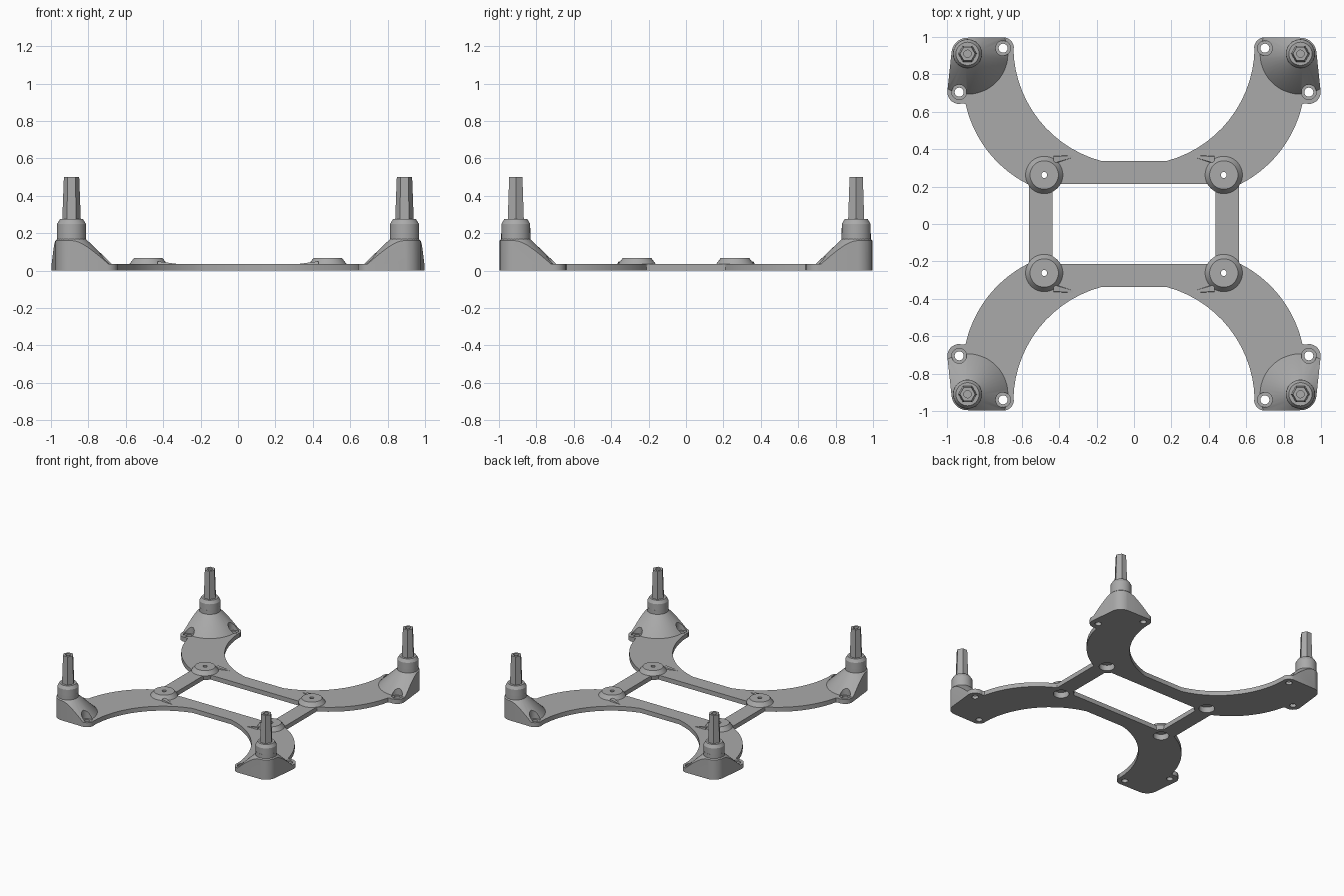
import bpy, bmesh
from math import sin, cos, pi, radians, hypot, asin
from mathutils import Vector

if "Cube" in bpy.data.objects:
    bpy.data.objects.remove(bpy.data.objects["Cube"], do_unlink=True)

grey = bpy.data.materials.new("matte grey")
grey.use_nodes = True
GREY = (0.40, 0.40, 0.40, 1)
grey.diffuse_color = GREY
grey.node_tree.nodes["Principled BSDF"].inputs["Base Color"].default_value = GREY

THICK = 0.036
POST = (0.89, 0.91)
BOSS = (0.48, 0.262)
SCREWS = [(0.70, 0.94), (0.935, 0.705)]


def finish(name, bm):
    bmesh.ops.recalc_face_normals(bm, faces=bm.faces)
    mesh = bpy.data.meshes.new(name)
    bm.to_mesh(mesh)
    bm.free()
    mesh.materials.append(grey)
    ob = bpy.data.objects.new(name, mesh)
    bpy.context.collection.objects.link(ob)
    return ob


def prism(name, pts, z0, z1):
    bm = bmesh.new()
    face = bm.faces.new([bm.verts.new((x, y, z0)) for x, y in pts])
    up = bmesh.ops.extrude_face_region(bm, geom=[face])["geom"]
    bmesh.ops.translate(bm, vec=(0, 0, z1 - z0),
                        verts=[v for v in up if isinstance(v, bmesh.types.BMVert)])
    return finish(name, bm)


def lathe(name, profile, centre, sides=32):
    """Closed solid from (radius, z) rings listed from bottom to top."""
    bm = bmesh.new()
    rings = [[bm.verts.new((centre[0] + r * cos(2 * pi * i / sides),
                            centre[1] + r * sin(2 * pi * i / sides), z))
              for i in range(sides)] for r, z in profile]
    for a, b in zip(rings, rings[1:]):
        for i in range(sides):
            j = (i + 1) % sides
            bm.faces.new((a[i], a[j], b[j], b[i]))
    bm.faces.new(rings[0][::-1])
    bm.faces.new(rings[-1])
    return finish(name, bm)


def apply(ob, mod):
    bpy.context.view_layer.objects.active = ob
    bpy.ops.object.modifier_apply(modifier=mod.name)


def boolean(ob, tool, operation="DIFFERENCE"):
    mod = ob.modifiers.new("cut", "BOOLEAN")
    mod.object, mod.operation, mod.solver = tool, operation, "EXACT"
    apply(ob, mod)
    bpy.data.objects.remove(tool, do_unlink=True)


def mirror(ob):
    mod = ob.modifiers.new("mirror", "MIRROR")
    mod.use_axis[0] = mod.use_axis[1] = True
    mod.use_mirror_merge = False
    apply(ob, mod)
    return ob


def smooth(ob):
    bpy.ops.object.select_all(action="DESELECT")
    ob.select_set(True)
    bpy.context.view_layer.objects.active = ob
    bpy.ops.object.shade_smooth_by_angle(angle=radians(30))


def arc(centre, r, a0, a1, n=8):
    return [(centre[0] + r * cos(radians(a0 + (a1 - a0) * i / n)),
             centre[1] + r * sin(radians(a0 + (a1 - a0) * i / n))) for i in range(n + 1)]


def bow(p, q, sag, n=14):
    """Circular arc from p to q, bulging left of the direction of travel."""
    p, q = Vector(p), Vector(q)
    half, d = (q - p).length / 2, (q - p).normalized()
    left = Vector((-d.y, d.x))
    r = (half * half + sag * sag) / (2 * sag)
    t = asin(half / r)
    mid = (p + q) / 2 - left * (r - sag)
    out = []
    for i in range(n + 1):
        a = -t + 2 * t * i / n
        out.append(tuple(mid + d * (r * sin(a)) + left * (r * cos(a))))
    return out


# Outline of one quadrant, from the long rail round the corner to the short rail
quarter = (arc((0.01, 0.95), 0.635, -75, -1, 14)
           + arc(SCREWS[0], 0.058, 180, 92)
           + arc(POST, 0.086, 85, 8)
           + arc(SCREWS[1], 0.063, 8, -110)
           + bow((0.90, 0.64), (0.562, 0.21), 0.062))
flip = quarter[::-1]
outline = (quarter + [(x, -y) for x, y in flip]
           + [(-x, -y) for x, y in quarter] + [(-x, y) for x, y in flip])

# Flat frame with window, screw holes and boss openings
plate = prism("base_plate", outline, 0, THICK)
window = [(-0.435, -0.215), (0.435, -0.215), (0.435, 0.215), (-0.435, 0.215)]
boolean(plate, prism("window_cutter", window, -0.1, 0.1))
boolean(plate, mirror(lathe("boss_cutter", [(0.09, -0.1), (0.09, 0.1)], BOSS)))


def screw_cutter(s):
    return lathe("screw_cutter", [(0.024, -0.1), (0.024, 0.024), (0.04, 0.0241), (0.04, 0.5)], s, 20)


for s in SCREWS:
    boolean(plate, mirror(screw_cutter(s)))
smooth(plate)

# Raised mounting bosses, hollow underneath
boss = lathe("mounting_boss", [(0.094, 0), (0.10, THICK), (0.076, 0.068)], BOSS)
boolean(boss, lathe("recess_cutter", [(0.058, -0.1), (0.058, 0.046)], BOSS))
boolean(boss, lathe("pin_cutter", [(0.016, -0.1), (0.016, 0.2)], BOSS, 16))
smooth(mirror(boss))

# Small ramps from the long rails up to the bosses
ramp = bmesh.new()
tip, a, b, c, d = [ramp.verts.new(p) for p in (
    (0.28, 0.37, 0.03), (0.43, 0.32, 0.03), (0.43, 0.365, 0.03),
    (0.43, 0.325, 0.05), (0.43, 0.36, 0.05))]
for f in ((tip, a, b), (tip, a, c), (tip, c, d), (tip, d, b), (a, b, d, c)):
    ramp.faces.new(f)
mirror(finish("boss_ramp", ramp))

# Conical corner foot trimmed to the plate outline, with screw clearance
foot = lathe("corner_foot", [(0.225, 0.02), (0.216, THICK), (0.078, 0.168), (0.078, 0.2)], POST, 48)
boolean(foot, prism("outline_cutter", quarter + [(0.3, 0.2), (0.3, 0.3)], -0.1, 0.5), "INTERSECT")
for s in SCREWS:
    boolean(foot, screw_cutter(s))
smooth(mirror(foot))

# Chamfered collar and tapered six-sided pin with a bored tip
collar = lathe("post_collar", [(0.082, 0.02), (0.078, 0.17), (0.077, 0.25), (0.062, 0.275)], POST, 32)
smooth(mirror(collar))
pin = lathe("post_pin", [(0.05, 0.26), (0.041, 0.5)], POST, 6)
boolean(pin, lathe("bore_cutter", [(0.02, 0.44), (0.02, 0.6)], POST, 12))
mirror(pin)
